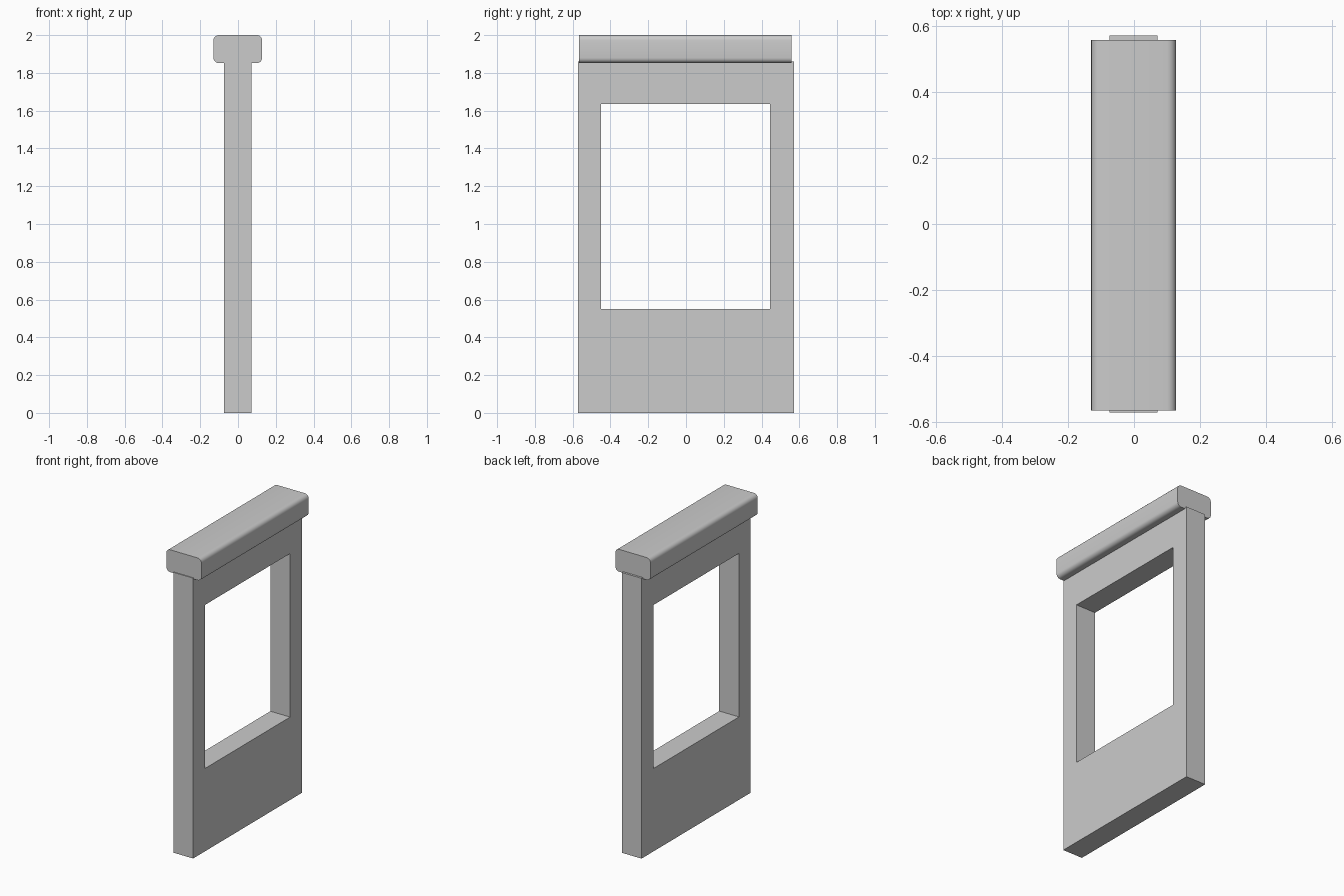
import bpy
import bmesh
from mathutils import Vector

old = bpy.data.objects.get("Cube")
if old:
    bpy.data.objects.remove(old, do_unlink=True)

grey = bpy.data.materials.new("plain grey")
grey.use_nodes = True
colour = (0.6, 0.6, 0.6, 1)
grey.diffuse_color = colour
grey.node_tree.nodes["Principled BSDF"].inputs["Base Color"].default_value = colour


def box(name, low, high):
    """Box between two opposite corners."""
    low, high = Vector(low), Vector(high)
    bm = bmesh.new()
    bmesh.ops.create_cube(bm, size=1)
    for v in bm.verts:
        v.co = (low + high) / 2 + v.co * (high - low)
    mesh = bpy.data.meshes.new(name)
    bm.to_mesh(mesh)
    bm.free()
    mesh.materials.append(grey)
    obj = bpy.data.objects.new(name, mesh)
    bpy.context.collection.objects.link(obj)
    return obj


# Wall panel with a rectangular window opening
wall = box("wall_panel", (-0.074, -0.572, 0), (0.071, 0.572, 1.86))
cutter = box("window_cutter", (-0.3, -0.45, 0.55), (0.3, 0.445, 1.635))
cutter.hide_render = True
cutter.hide_viewport = True
cutter.display_type = 'WIRE'
opening = wall.modifiers.new("window opening", 'BOOLEAN')
opening.operation = 'DIFFERENCE'
opening.solver = 'EXACT'
opening.object = cutter

# Top rail with its four lengthwise edges rounded
rail = box("top_rail", (-0.13, -0.566, 1.852), (0.128, 0.558, 2))
bm = bmesh.new()
bm.from_mesh(rail.data)
long_edges = [e for e in bm.edges
              if abs(e.verts[0].co.y - e.verts[1].co.y) > 0.5]
bmesh.ops.bevel(bm, geom=long_edges, offset=0.028, segments=5,
                profile=0.5, affect='EDGES')
bm.to_mesh(rail.data)
bm.free()
bpy.ops.object.select_all(action='DESELECT')
rail.select_set(True)
bpy.context.view_layer.objects.active = rail
bpy.ops.object.shade_smooth_by_angle()
